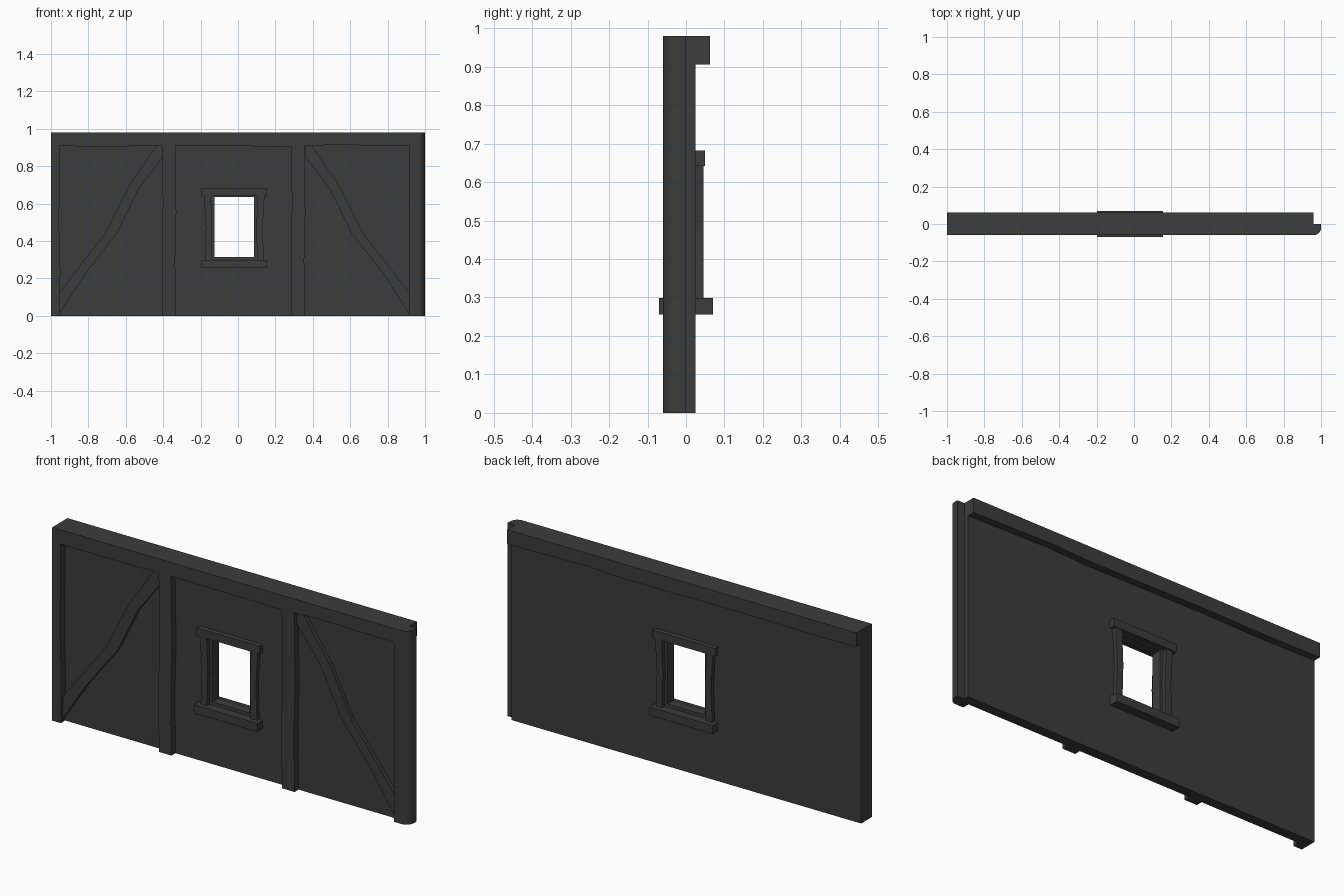
import bpy, bmesh, math

if "Cube" in bpy.data.objects:
    bpy.data.objects.remove(bpy.data.objects["Cube"])

CX = -0.02  # symmetry line of posts, braces and window
dark = bpy.data.materials.new("dark_timber")
dark.diffuse_color = (0.045, 0.045, 0.045, 1)
dark.use_nodes = True
dark.node_tree.nodes["Principled BSDF"].inputs["Base Color"].default_value = dark.diffuse_color


def prism(name, pts, lo, hi, axis='Y'):
    """Extrude an outline: XZ outline along Y, or XY outline along Z."""
    bm = bmesh.new()
    place = (lambda a, b, d: (a, d, b)) if axis == 'Y' else (lambda a, b, d: (a, b, d))
    n = len(pts)
    r0 = [bm.verts.new(place(a, b, lo)) for a, b in pts]
    r1 = [bm.verts.new(place(a, b, hi)) for a, b in pts]
    bm.faces.new(r0)
    bm.faces.new(r1)
    for i in range(n):
        j = (i + 1) % n
        bm.faces.new((r0[i], r0[j], r1[j], r1[i]))
    bmesh.ops.recalc_face_normals(bm, faces=bm.faces)
    me = bpy.data.meshes.new(name)
    bm.to_mesh(me)
    bm.free()
    me.materials.append(dark)
    ob = bpy.data.objects.new(name, me)
    bpy.context.collection.objects.link(ob)
    return ob


def box(name, x0, x1, z0, z1, y0, y1):
    return prism(name, [(x0, z0), (x1, z0), (x1, z1), (x0, z1)], y0, y1)


def mirrored(pts):
    return [(2 * CX - x, z) for x, z in pts]


# Wall panel, built as four slabs around the window opening
WX0, WX1, WZ0, WZ1 = -0.125, 0.085, 0.315, 0.635
box("wall_left", -1, WX0, 0, 0.95, -0.025, 0.025)
box("wall_right", WX1, 0.96, 0, 0.95, -0.025, 0.025)
box("wall_below_window", WX0, WX1, 0, WZ0, -0.025, 0.025)
box("wall_above_window", WX0, WX1, WZ1, 0.95, -0.025, 0.025)

# Top beam, hand-hewn lower edge; the front half stops at the corner post
wave = [(0.5, 0.914), (0.3, 0.905), (-0.35, 0.91), (-0.7, 0.905), (-1, 0.908)]
prism("top_beam_front", [(-1, 0.98), (0.94, 0.98), (0.94, 0.908)] + wave, -0.06, 0)
prism("top_beam_back", [(-1, 0.98), (0.96, 0.98), (0.96, 0.906)] + wave, 0, 0.062)

# Left end post
prism("left_post", [(-1, 0), (-0.952, 0), (-0.95, 0.25), (-0.957, 0.5),
                    (-0.952, 0.8), (-0.955, 0.92), (-1, 0.92)], -0.06, 0.025)

# Right corner post with a rounded outer edge
arc = [(0.96 + 0.04 * math.sin(a), -0.02 - 0.04 * math.cos(a))
       for a in [math.radians(15 * i) for i in range(7)]]
post = prism("corner_post", [(0.916, 0), (0.916, -0.06)] + arc + [(1, 0)], 0, 0.98, 'Z')
bpy.context.view_layer.objects.active = post
post.select_set(True)
bpy.ops.object.shade_smooth_by_angle(angle=math.radians(30))

# Middle posts with slightly wavering edges
mid = [(-0.404, 0), (-0.333, 0), (-0.336, 0.3), (-0.33, 0.55), (-0.335, 0.91),
       (-0.405, 0.91), (-0.402, 0.6), (-0.406, 0.3)]
prism("middle_post_left", mid, -0.057, 0)
prism("middle_post_right", [(x + 0.69, z) for x, z in mid], -0.057, 0)

# Diagonal braces with a bend halfway
brace = [(-0.96, 0.005), (-0.82, 0.22), (-0.645, 0.445), (-0.53, 0.68), (-0.40, 0.85),
         (-0.40, 0.91), (-0.435, 0.91), (-0.58, 0.7), (-0.71, 0.44), (-0.86, 0.25), (-0.96, 0.115)]
prism("brace_left", brace, -0.045, 0)
prism("brace_right", mirrored(brace), -0.045, 0)

# Window surround: tapered jambs, lintel and sill on both faces
jamb = [(-0.178, 0.295), (-0.143, 0.295), (-0.138, 0.47), (-0.145, 0.645),
        (-0.182, 0.645), (-0.172, 0.47)]
prism("window_jamb_left", jamb, -0.045, 0.045)
prism("window_jamb_right", mirrored(jamb), -0.045, 0.045)
for name, z0, z1, d in (("lintel", 0.642, 0.682, 0.05), ("sill", 0.256, 0.299, 0.07)):
    for side, s in (("front", -1), ("back", 1)):
        box(f"window_{name}_{side}", -0.198, 0.156, z0, z1, *sorted((s * 0.02, s * d)))
